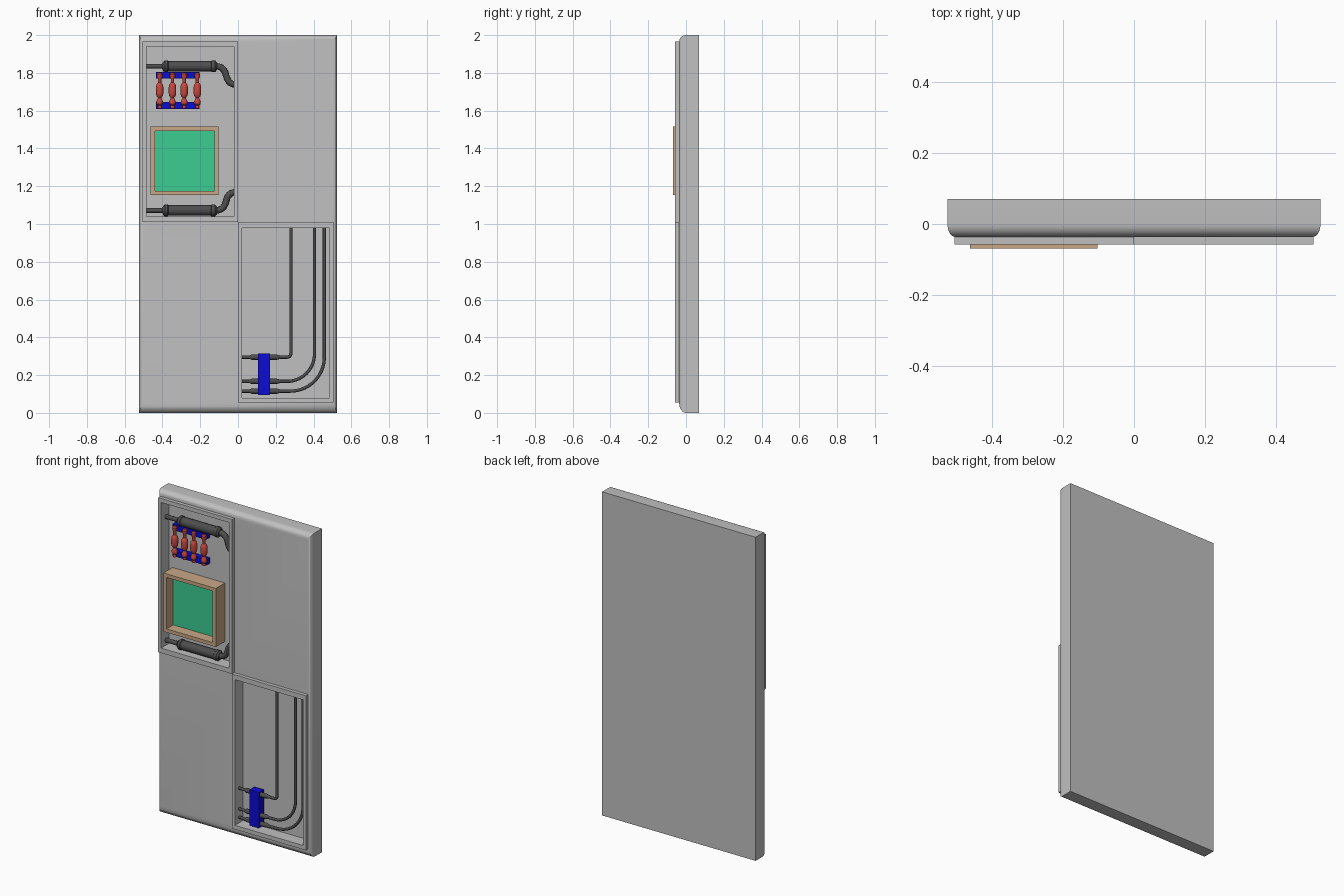
import bpy, bmesh, math
from mathutils import Vector, Matrix

if "Cube" in bpy.data.objects:
    bpy.data.objects.remove(bpy.data.objects["Cube"])


def mat(name, rgb):
    m = bpy.data.materials.new(name)
    m.diffuse_color = (*rgb, 1)
    m.use_nodes = True
    m.node_tree.nodes["Principled BSDF"].inputs["Base Color"].default_value = m.diffuse_color
    return m


GREY = mat("panel_grey", (0.53, 0.53, 0.53))
DARK = mat("pipe_dark_grey", (0.075, 0.075, 0.075))
BLUE = mat("bracket_blue", (0.004, 0.004, 0.65))
RED = mat("insulator_red", (0.58, 0.065, 0.05))
GREEN = mat("screen_green", (0.045, 0.61, 0.29))
TAN = mat("box_tan", (0.58, 0.39, 0.24))


def make(name, bm, m, smooth=False):
    bmesh.ops.recalc_face_normals(bm, faces=bm.faces)
    me = bpy.data.meshes.new(name)
    bm.to_mesh(me)
    bm.free()
    ob = bpy.data.objects.new(name, me)
    bpy.context.collection.objects.link(ob)
    if m:
        me.materials.append(m)
    if smooth:
        bpy.ops.object.select_all(action='DESELECT')
        ob.select_set(True)
        bpy.context.view_layer.objects.active = ob
        bpy.ops.object.shade_smooth_by_angle(angle=math.radians(35))
    return ob


def box(name, x, y, z, m):
    bm = bmesh.new()
    c = [(a + b) / 2 for a, b in (x, y, z)]
    s = [b - a for a, b in (x, y, z)]
    bmesh.ops.create_cube(bm, size=1, matrix=Matrix.Translation(c) @ Matrix.Diagonal((*s, 1)))
    return make(name, bm, m)


def rect(bm, x, y, z):
    return [bm.verts.new(p) for p in ((x[0], y, z[0]), (x[1], y, z[0]), (x[1], y, z[1]), (x[0], y, z[1]))]


def bridge(bm, a, b):
    n = len(a)
    for i in range(n):
        bm.faces.new((a[i], a[(i + 1) % n], b[(i + 1) % n], b[i]))


def frame(name, xo, zo, xi, zi, y0, y1, m):
    """Rectangular ring with a square cross-section."""
    bm = bmesh.new()
    r = [rect(bm, xo, y0, zo), rect(bm, xi, y0, zi), rect(bm, xi, y1, zi), rect(bm, xo, y1, zo)]
    for i in range(4):
        bridge(bm, r[i], r[(i + 1) % 4])
    return make(name, bm, m)


def lathe(name, origin, axis, profile, m, n=20):
    """Turn (distance, radius) pairs around an axis from origin."""
    bm = bmesh.new()
    q = Vector(axis).to_track_quat('Z', 'Y')
    rings = []
    for t, r in profile:
        rings.append([bm.verts.new(Vector(origin) + q @ Vector(
            (r * math.cos(2 * math.pi * i / n), r * math.sin(2 * math.pi * i / n), t))) for i in range(n)])
    for a, b in zip(rings, rings[1:]):
        bridge(bm, a, b)
    bm.faces.new(rings[0])
    bm.faces.new(rings[-1])
    return make(name, bm, m, True)


def tube(name, pts, r, m, n=12):
    """Sweep a circle along a path lying in an xz plane."""
    bm = bmesh.new()
    pts = [Vector(p) for p in pts]
    rings = []
    for i, p in enumerate(pts):
        d = (pts[min(i + 1, len(pts) - 1)] - pts[max(i - 1, 0)]).normalized()
        u = Vector((0, 1, 0))
        v = d.cross(u)
        rings.append([bm.verts.new(p + r * (u * math.cos(2 * math.pi * k / n) + v * math.sin(2 * math.pi * k / n)))
                      for k in range(n)])
    for a, b in zip(rings, rings[1:]):
        bridge(bm, a, b)
    bm.faces.new(rings[0])
    bm.faces.new(rings[-1])
    return make(name, bm, m, True)


# Main slab: rounded front edges
FRONT, FLOOR = -0.036, 0.02
bm = bmesh.new()
rings = [rect(bm, (-0.525, 0.525), 0.07, (0, 2))]
for i in range(9):
    a = math.pi / 2 * i / 8
    k = 1 - math.cos(a)
    rings.append(rect(bm, (-0.525 + 0.021 * k, 0.525 - 0.021 * k), FRONT * math.sin(a),
                      (0.052 * k, 2 - 0.035 * k)))
for a, b in zip(rings, rings[1:]):
    bridge(bm, a, b)
bm.faces.new(rings[0])
bm.faces.new(rings[-1])
slab = make("door_slab", bm, GREY, True)

# Two recessed bays, each with a raised rim
bays = (("upper_bay", (-0.505, 0), (1.01, 1.965), (-0.485, -0.02), (1.04, 1.94)),
        ("lower_bay", (0, 0.505), (0.055, 1.01), (0.02, 0.485), (0.08, 0.98)))
for name, xo, zo, xi, zi in bays:
    cutter = box(name + "_cutter", xi, (-0.2, FLOOR), zi, None)
    cutter.hide_render = True
    cutter.hide_viewport = True
    mod = slab.modifiers.new(name, 'BOOLEAN')
    mod.operation, mod.solver, mod.object = 'DIFFERENCE', 'EXACT', cutter
    frame(name + "_rim", xo, zo, xi, zi, -0.058, FRONT, GREY)

# Screen box in the upper bay
frame("screen_box", (-0.462, -0.103), (1.153, 1.515), (-0.44, -0.125), (1.175, 1.493), -0.069, FLOOR, TAN)
box("screen", (-0.44, -0.125), (-0.004, 0.01), (1.175, 1.493), GREEN)

# Thick pipes above and below the screen
Y = -0.01
for name, z, s in (("upper", 1.835, -1), ("lower", 1.072, 1)):
    lathe(name + "_canister", (-0.487, Y, z), (1, 0, 0),
          ((0, .013), (.085, .013), (.092, .025), (.1, .031), (.115, .031), (.118, .028), (.345, .028),
           (.348, .031), (.365, .031), (.375, .02)), DARK)
    p = [Vector((-0.12, Y, z)), Vector((-0.04, Y, z)), Vector((-0.085, Y, z + s * 0.088)), Vector((-0.018, Y, z + s * 0.096))]
    path = []
    for i in range(15):
        t = i / 14
        path.append(p[0] * (1 - t) ** 3 + p[1] * 3 * t * (1 - t) ** 2 + p[2] * 3 * t * t * (1 - t) + p[3] * t ** 3)
    tube(name + "_elbow", path, 0.017, DARK)

# Blue rails carrying four red insulators
for name, z in (("upper_rail", (1.77, 1.806)), ("lower_rail", (1.61, 1.645))):
    box(name, (-0.435, -0.205), (-0.02, FLOOR), z, BLUE)
for x in (-0.415, -0.347, -0.285, -0.215):
    lathe("insulator", (x, -0.025, 1.612), (0, 0, 1),
          ((0, .01), (.016, .01), (.022, .016), (.036, .018), (.048, .012), (.056, .009), (.066, .017),
           (.08, .02), (.112, .02), (.126, .017), (.136, .009), (.156, .009), (.166, .014), (.182, .014),
           (.19, .008)), RED, 16)

# Thin pipes in the lower bay, held by a blue clamp
Y = -0.018
for z, x, r in ((0.295, 0.28, 0.02), (0.167, 0.405, 0.145), (0.115, 0.457, 0.18)):
    bend = [(x - r + r * math.sin(a), Y, z + r - r * math.cos(a))
            for a in (math.pi / 2 * i / 14 for i in range(15))]
    tube("thin_pipe", [(0.02, Y, z)] + bend + [(x, Y, 0.98)], 0.0085, DARK)
    lathe("pipe_sleeve", (0.06, Y, z), (1, 0, 0),
          ((0, .009), (.012, .014), (.145, .014), (.165, .009)), DARK, 12)
box("pipe_clamp", (0.105, 0.17), (-0.04, 0.01), (0.095, 0.315), BLUE)
